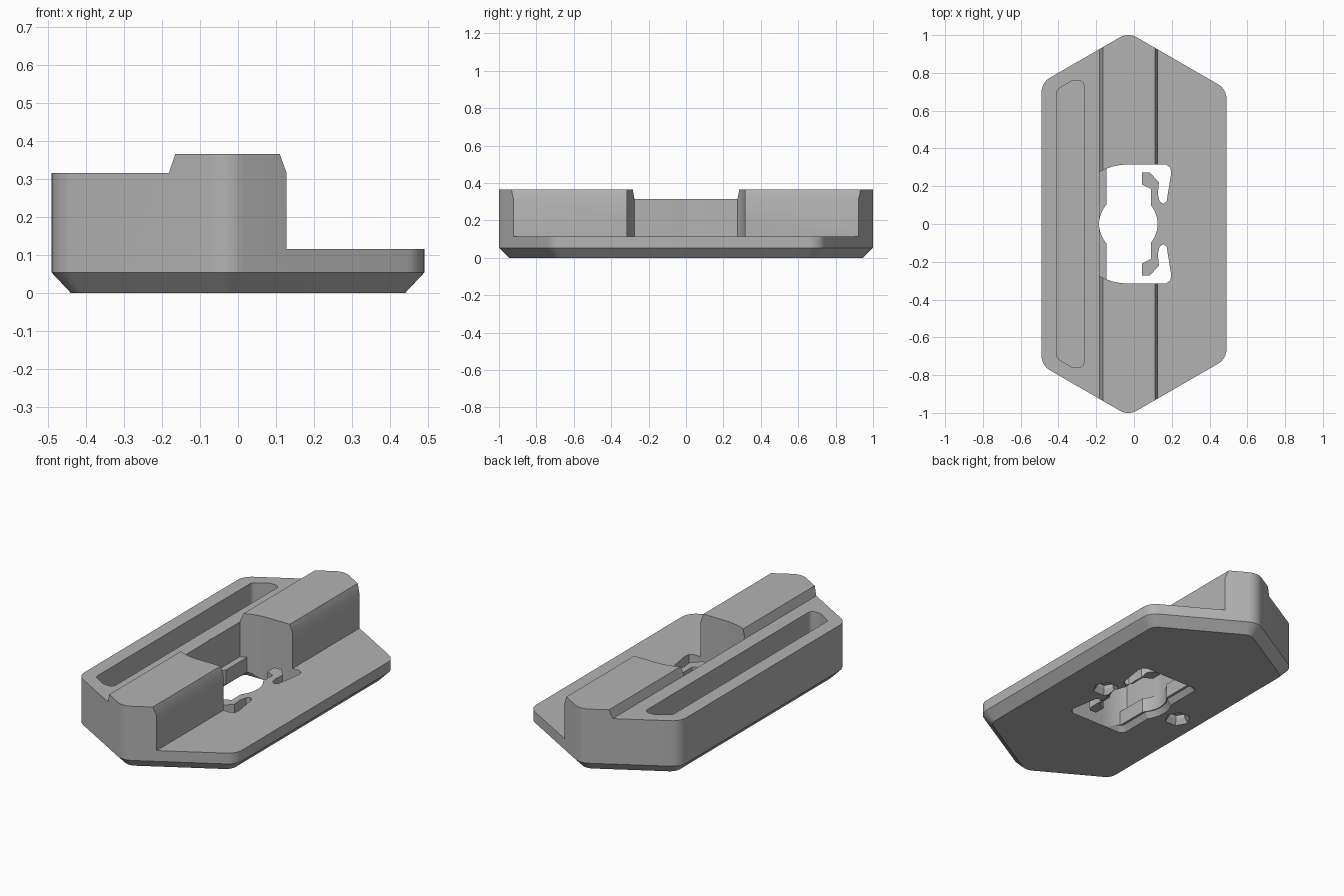
import bpy, bmesh, math
from mathutils import Vector

cube = bpy.data.objects.get("Cube")
if cube:
    bpy.data.objects.remove(cube, do_unlink=True)

grey = bpy.data.materials.new("matte_grey")
grey.use_nodes = True
grey.diffuse_color = (0.45, 0.45, 0.45, 1)
grey.node_tree.nodes["Principled BSDF"].inputs["Base Color"].default_value = (0.45, 0.45, 0.45, 1)

MID = -0.03  # x of the hexagon tips and of the centre hole


def rounded(points, r, steps=8):
    """Round every corner of a 2D polygon with a tangent arc."""
    out = []
    n = len(points)
    for i in range(n):
        p = Vector(points[i])
        a = (Vector(points[i - 1]) - p).normalized()
        b = (Vector(points[(i + 1) % n]) - p).normalized()
        half = a.angle(b) / 2
        centre = p + (a + b).normalized() * (r / math.sin(half))
        start = p + a * (r / math.tan(half)) - centre
        end = p + b * (r / math.tan(half)) - centre
        sweep = math.atan2(start.cross(end), start.dot(end))
        for k in range(steps + 1):
            t = sweep * k / steps
            c, s = math.cos(t), math.sin(t)
            out.append((centre.x + start.x * c - start.y * s,
                        centre.y + start.x * s + start.y * c))
    return out


def circle(x, y, r, n, turn=0):
    return [(x + r * math.cos(turn + 2 * math.pi * i / n),
             y + r * math.sin(turn + 2 * math.pi * i / n)) for i in range(n)]


def loft(name, rings, place=lambda u, v, h: (u, v, h)):
    """Closed solid through (2D ring, height) pairs."""
    bm = bmesh.new()
    loops = [[bm.verts.new(place(u, v, h)) for u, v in ring] for ring, h in rings]
    n = len(loops[0])
    for lo, hi in zip(loops, loops[1:]):
        for i in range(n):
            j = (i + 1) % n
            bm.faces.new((lo[i], lo[j], hi[j], hi[i]))
    bm.faces.new(loops[0][::-1])
    bm.faces.new(loops[-1])
    bmesh.ops.recalc_face_normals(bm, faces=bm.faces)
    mesh = bpy.data.meshes.new(name)
    bm.to_mesh(mesh)
    bm.free()
    mesh.materials.append(grey)
    ob = bpy.data.objects.new(name, mesh)
    bpy.context.collection.objects.link(ob)
    return ob


def prism(name, ring, z0, z1):
    return loft(name, [(ring, z0), (ring, z1)])


def combine(target, cutter, operation="DIFFERENCE"):
    bpy.context.view_layer.objects.active = target
    mod = target.modifiers.new(cutter.name, "BOOLEAN")
    mod.operation, mod.object, mod.solver = operation, cutter, "EXACT"
    bpy.ops.object.modifier_apply(modifier=mod.name)
    bpy.data.objects.remove(cutter, do_unlink=True)


def hexagon(inset):
    """Long hexagon with its tips slightly off centre."""
    slope = math.tan(math.radians(30))
    x = 0.49 - inset
    tip = 1.014 - inset / math.cos(math.radians(30))
    right, left = tip - slope * (x - MID), tip - slope * (x + MID)
    return rounded([(x, -right), (x, right), (MID, tip),
                    (-x, left), (-x, -left), (MID, -tip)], 0.09 - inset / 2)


# Body: chamfered hexagonal block trimmed to the stepped cross-section
body = loft("clamp_body", [(hexagon(0.05), 0), (hexagon(0), 0.053), (hexagon(0), 0.45)])
section = [(-0.6, -0.1), (0.6, -0.1), (0.6, 0.115), (0.128, 0.115), (0.128, 0.315),
           (0.11, 0.365), (-0.165, 0.365), (-0.182, 0.315), (-0.6, 0.315)]
combine(body, loft("section", [(section, -1.2), (section, 1.2)],
                   lambda u, v, h: (u, h, v)), "INTERSECT")

# Long slot in the side rail
slot = rounded([(-0.265, -0.76), (-0.265, 0.76), (-0.325, 0.76), (-0.41, 0.71),
                (-0.41, -0.71), (-0.325, -0.76)], 0.03)
combine(body, prism("rail_slot", slot, 0.115, 0.5))

# Gap through the ridge, arched on its inner side
R = 0.315
arc = [(MID - R * math.sin(t), R * math.cos(t))
       for t in [i * math.asin(0.152 / R) / 8 for i in range(9)]]
gap = [(0.2, -R), (0.2, R)] + arc + [(x, -y) for x, y in reversed(arc)]
combine(body, prism("ridge_gap", gap, 0.115, 0.5))

# Through opening around the two spring arms, one half mirrored
arm = [(-0.147, -0.01), (0.09, -0.01), (0.09, 0.185), (0.042, 0.21), (0.042, 0.272),
       (0.085, 0.272), (0.132, 0.22), (0.126, 0.16), (0.135, 0.12), (0.155, 0.107),
       (0.173, 0.12), (0.197, 0.27), (0.192, 0.3), (0.17, R)]
half = arm + [p for p in arc if p[0] > -0.147]
for side in (1, -1):
    combine(body, prism("arm_opening", [(x, y * side) for x, y in half], -0.1, 0.2))
combine(body, prism("centre_hole", circle(MID, 0, 0.155, 48), -0.1, 0.5))

# Chamfered recess underneath
outer = rounded([(-0.19, -0.32), (0.14, -0.32), (0.14, 0.32), (-0.19, 0.32)], 0.03)
inner = rounded([(-0.16, -0.3), (0.11, -0.3), (0.11, 0.3), (-0.16, 0.3)], 0.03)
combine(body, loft("bottom_recess", [(outer, -0.01), (inner, 0.03)]))
combine(body, loft("round_recess", [(circle(MID, 0, 0.19, 48), -0.01),
                                    (circle(MID, 0, 0.16, 48), 0.03)]))

# Two hexagonal pockets underneath
for x in (0.2, -0.31):
    combine(body, loft("hex_pocket", [(circle(x, 0, 0.085, 6), -0.02),
                                      (circle(x, 0, 0.05, 6), 0.03),
                                      (circle(x, 0, 0.05, 6), 0.05)]))

bpy.ops.object.select_all(action="DESELECT")
body.select_set(True)
bpy.context.view_layer.objects.active = body
bpy.ops.object.shade_smooth_by_angle(angle=math.radians(25))
